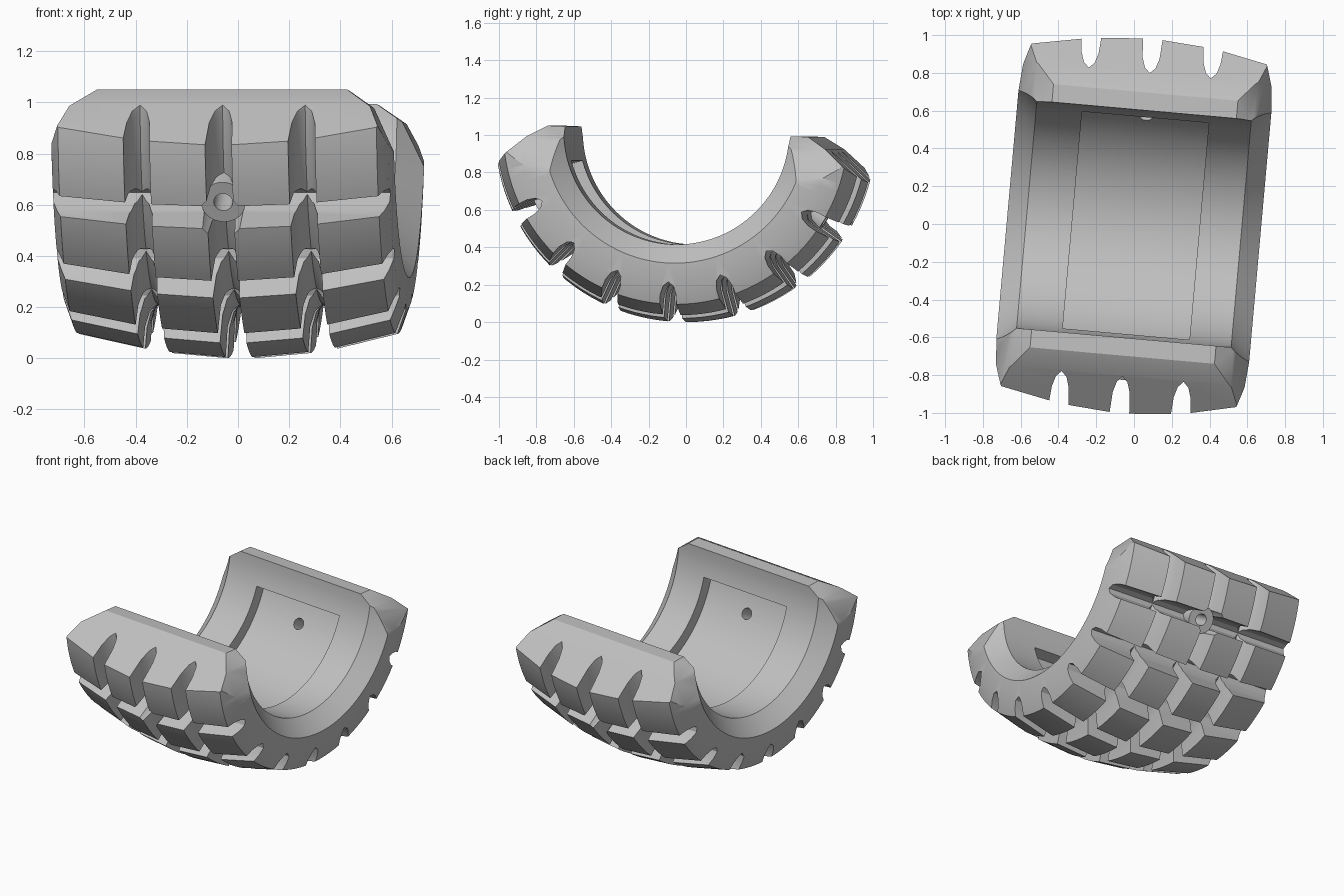
import bpy, bmesh
from math import radians, sin, cos
from mathutils import Matrix, Vector

if "Cube" in bpy.data.objects:
    bpy.data.objects.remove(bpy.data.objects["Cube"])

grey = bpy.data.materials.new("rubber grey")
grey.use_nodes = True
colour = (0.53, 0.53, 0.53, 1)
grey.diffuse_color = colour
grey.node_tree.nodes["Principled BSDF"].inputs["Base Color"].default_value = colour

GAPS = range(-60, 61, 20)
VALVES = (-60, 60)
SHIFT = 0.012  # the grooves and valves sit slightly off the middle


def link(name, bm):
    bmesh.ops.recalc_face_normals(bm, faces=bm.faces)
    mesh = bpy.data.meshes.new(name)
    bm.to_mesh(mesh)
    bm.free()
    mesh.materials.append(grey)
    ob = bpy.data.objects.new(name, mesh)
    bpy.context.collection.objects.link(ob)
    return ob


def sweep(profile, half_angle, steps):
    """Sweep a closed (across, radius) profile under the wheel axis."""
    bm = bmesh.new()
    rings = []
    for i in range(steps + 1):
        a = radians(half_angle * (2 * i / steps - 1))
        rings.append([bm.verts.new((u, r * sin(a), -r * cos(a))) for u, r in profile])
    n = len(profile)
    for p, q in zip(rings, rings[1:]):
        for k in range(n):
            bm.faces.new((p[k], p[(k + 1) % n], q[(k + 1) % n], q[k]))
    bm.faces.new(rings[0])
    bm.faces.new(rings[-1])
    bmesh.ops.recalc_face_normals(bm, faces=bm.faces)
    return bm


def slice_off(bm, point, normal):
    bmesh.ops.bisect_plane(bm, geom=bm.verts[:] + bm.edges[:] + bm.faces[:], dist=1e-5,
                           plane_co=point, plane_no=normal, clear_outer=True)
    bmesh.ops.holes_fill(bm, edges=[e for e in bm.edges if e.is_boundary], sides=0)


def radial_cone(name, angle, r1, r2, near, far):
    """Round part pointing away from the wheel axis."""
    bm = bmesh.new()
    place = (Matrix.Rotation(radians(angle), 4, 'X')
             @ Matrix.Translation((SHIFT, 0, -(near + far) / 2))
             @ Matrix.Rotation(radians(180), 4, 'X'))
    bmesh.ops.create_cone(bm, cap_ends=True, segments=32, radius1=r1, radius2=r2,
                          depth=far - near, matrix=place)
    return link(name, bm)


def gap_cutter(angle):
    """Arched channel running across the tread."""
    bm = bmesh.new()
    turn = Matrix.Rotation(radians(angle), 4, 'X')
    arch = [(0.0, 0.805), (0.028, 0.828), (0.043, 0.875), (0.053, 1.1)]
    section = arch + [(-t, r) for t, r in reversed(arch[1:])]
    face = bm.faces.new([bm.verts.new(turn @ Vector((-0.8, t, -r))) for t, r in section])
    ext = bmesh.ops.extrude_face_region(bm, geom=[face], use_keep_orig=True)
    verts = [v for v in ext["geom"] if isinstance(v, bmesh.types.BMVert)]
    bmesh.ops.translate(bm, verts=verts, vec=(1.6, 0, 0))
    return link("gap_cutter", bm)


def cut(ob, cutters):
    for c in cutters:
        c.hide_render = True
        mod = ob.modifiers.new("cut", 'BOOLEAN')
        mod.operation = 'DIFFERENCE'
        mod.solver = 'EXACT'
        mod.object = c
    bpy.context.view_layer.update()
    graph = bpy.context.evaluated_depsgraph_get()
    mesh = bpy.data.meshes.new_from_object(ob.evaluated_get(graph))
    ob.modifiers.clear()
    ob.data = mesh


# Cross-section: right half of the tread with its arched grooves, then mirrored
half = [(0, 0.81), (0.028, 0.84), (0.045, 0.9), (0.052, 1.02), (0.272, 1.0),
        (0.279, 0.9), (0.296, 0.84), (0.324, 0.81), (0.352, 0.84), (0.369, 0.9),
        (0.376, 0.983), (0.625, 0.925), (0.66, 0.83), (0.672, 0.705), (0.57, 0.605)]
profile = half + [(-u, r) for u, r in reversed(half[1:])]
profile = [(u + SHIFT if abs(u) < 0.4 else u, r) for u, r in profile]
bm = sweep(profile, 90, 60)

# Rounded-off ends and end corners, each in two facets
for side in (-1, 1):
    slice_off(bm, (0, side * 0.7, 0), (0, side * 0.6, 1))
    slice_off(bm, (0, side * 0.8, -0.06), (0, side * 0.875, 1))
for side in (-1, 1):
    slice_off(bm, (side * 0.49, 0, 0), (side * 0.7, 0, 1))
    slice_off(bm, (side * 0.59, 0, -0.07), (side * 2.1, 0, 1))
tyre = link("half_tyre", bm)

# Gaps between the tread rows, inner recess, valve pockets and valve holes
recess = link("recess_cutter", sweep([(-0.327, 0.5), (0.347, 0.5), (0.347, 0.68), (-0.327, 0.68)], 72.5, 48))
holes = [radial_cone("hole_cutter", a, 0.037, 0.037, 0.45, 1.2) for a in VALVES]
pockets = [radial_cone("pocket_cutter", a, 0.088, 0.088, 0.885, 1.2) for a in VALVES]
gaps = [gap_cutter(a) for a in GAPS]
cutters = gaps + [recess] + pockets + holes
cut(tyre, cutters)

# Valve bosses standing in the pockets
bosses = []
for name, angle, hole in zip(("front_valve_boss", "back_valve_boss"), VALVES, holes):
    boss = radial_cone(name, angle, 0.088, 0.087, 0.78, 0.888)
    cut(boss, [hole])
    bosses.append(boss)

for c in cutters:
    bpy.data.objects.remove(c)

# Resting pose and shading
pose = (Matrix.Translation((0, 0, 1.02)) @ Matrix.Rotation(radians(-5.1), 4, 'Z')
        @ Matrix.Rotation(radians(-2.5), 4, 'X'))
bpy.ops.object.select_all(action='DESELECT')
for ob in [tyre] + bosses:
    ob.data.transform(pose)
    ob.select_set(True)
bpy.context.view_layer.objects.active = tyre
bpy.ops.object.shade_smooth_by_angle(angle=radians(30))
